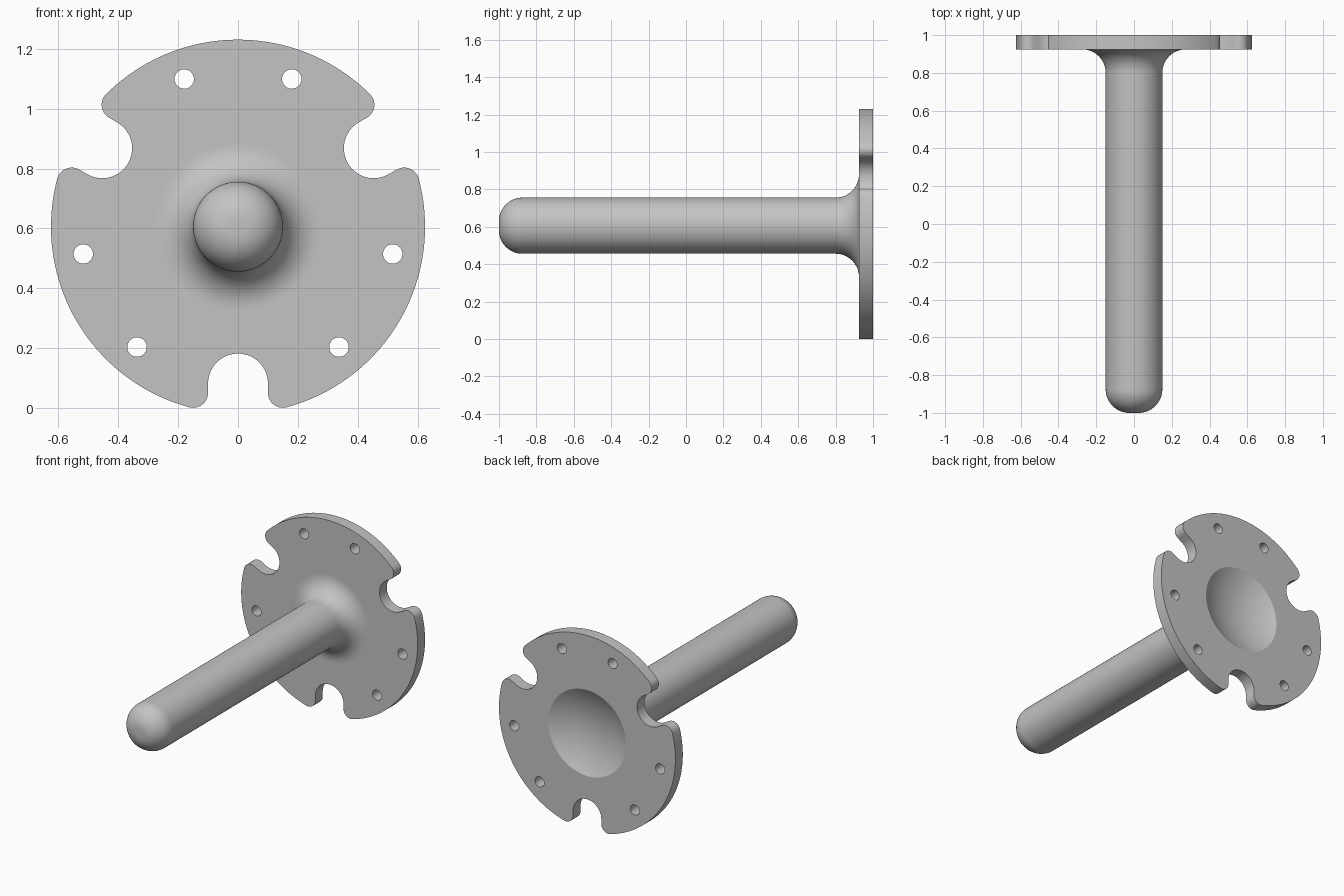
import bpy, bmesh
from math import sin, cos, asin, sqrt, radians, degrees, pi
from mathutils import Vector, Matrix

cube = bpy.data.objects.get("Cube")
if cube:
    bpy.data.objects.remove(cube)

AXIS_Z = 0.606                 # height of the rod axis
FRONT, BACK, TIP = 0.925, 1.0, -1.0
PLATE_R, ROD_R, FILLET = 0.625, 0.15, 0.125
DISH_R = ROD_R + FILLET
SLOT_R, SLOT_D, LIP_R = 0.1, 0.524, 0.05
HOLE_R, HOLE_D = 0.0325, 0.525

metal = bpy.data.materials.new("grey metal")
metal.use_nodes = True
grey = (0.55, 0.55, 0.55, 1)
metal.diffuse_color = grey
metal.node_tree.nodes["Principled BSDF"].inputs["Base Color"].default_value = grey


def arc(cx, cy, r, start, end, n):
    """Points along an arc, angles in degrees."""
    steps = [radians(start + (end - start) * i / n) for i in range(n + 1)]
    return [Vector((cx + r * cos(a), cy + r * sin(a))) for a in steps]


def finish(bm, name):
    """Drop the hidden wall between rod and plate, then make the object."""
    bmesh.ops.recalc_face_normals(bm, faces=bm.faces)
    wall = [f for f in bm.faces if abs(f.normal.y) < 0.01
            and all(abs(Vector((v.co.x, v.co.z)).length - DISH_R) < 0.001 for v in f.verts)]
    bmesh.ops.delete(bm, geom=wall, context='FACES')
    bmesh.ops.translate(bm, verts=bm.verts, vec=(0, 0, AXIS_Z))
    mesh = bpy.data.meshes.new(name)
    bm.to_mesh(mesh)
    bm.free()
    mesh.materials.append(metal)
    obj = bpy.data.objects.new(name, mesh)
    bpy.context.collection.objects.link(obj)
    bpy.ops.object.select_all(action='DESELECT')
    obj.select_set(True)
    bpy.context.view_layer.objects.active = obj
    bpy.ops.object.shade_smooth_by_angle(angle=radians(28))


# Flange: round plate with three slots with rounded lips, six holes and a bore
lip_v = SLOT_R + LIP_R
lip_u = sqrt((PLATE_R - LIP_R) ** 2 - lip_v ** 2)
lip_a = degrees(asin(lip_v / (PLATE_R - LIP_R)))
sector = (arc(lip_u, -lip_v, LIP_R, -lip_a, 90, 12)
          + arc(SLOT_D, 0, SLOT_R, -90, -270, 28)
          + arc(lip_u, lip_v, LIP_R, -90, lip_a, 12)
          + arc(0, 0, PLATE_R, lip_a, 120 - lip_a, 40)[1:-1])
outline, loops = [], [arc(0, 0, DISH_R, 0, 360, 96)[:-1]]
for slot in (30, 150, 270):
    turn = Matrix.Rotation(radians(slot), 2)
    outline += [turn @ p for p in sector]
    for side in (-40, 40):
        a = radians(slot + side)
        loops.append(arc(HOLE_D * cos(a), HOLE_D * sin(a), HOLE_R, 0, 360, 28)[:-1])
loops.append(outline)

bm = bmesh.new()
for loop in loops:
    verts = [bm.verts.new((p.x, FRONT, p.y)) for p in loop]
    for a, b in zip(verts, verts[1:] + verts[:1]):
        bm.edges.new((a, b))
bmesh.ops.triangle_fill(bm, use_beauty=True, edges=bm.edges[:])
grown = bmesh.ops.extrude_face_region(bm, geom=bm.faces[:], use_keep_orig=True)
top = [g for g in grown["geom"] if isinstance(g, bmesh.types.BMVert)]
bmesh.ops.translate(bm, verts=top, vec=(0, BACK - FRONT, 0))
finish(bm, "mounting_flange")

# Rod: rounded tip, straight shaft, flared root and shallow dish in the back
dish_ball = DISH_R / sin(radians(30))
dish_y = BACK + dish_ball * cos(radians(30))
profile = ([Vector((0, TIP))]
           + arc(ROD_R - FILLET, TIP + FILLET, FILLET, -90, 0, 16)
           + arc(DISH_R, FRONT - FILLET, FILLET, 180, 90, 16)
           + arc(0, dish_y, dish_ball, -60, -90, 14))
bm = bmesh.new()
verts = [bm.verts.new((p.x, p.y, 0)) for p in profile]
edges = [bm.edges.new(pair) for pair in zip(verts, verts[1:])]
bmesh.ops.spin(bm, geom=verts + edges, cent=(0, 0, 0), axis=(0, 1, 0),
               angle=2 * pi, steps=96, use_merge=True)
bmesh.ops.remove_doubles(bm, verts=bm.verts, dist=0.00005)
finish(bm, "flared_rod")
